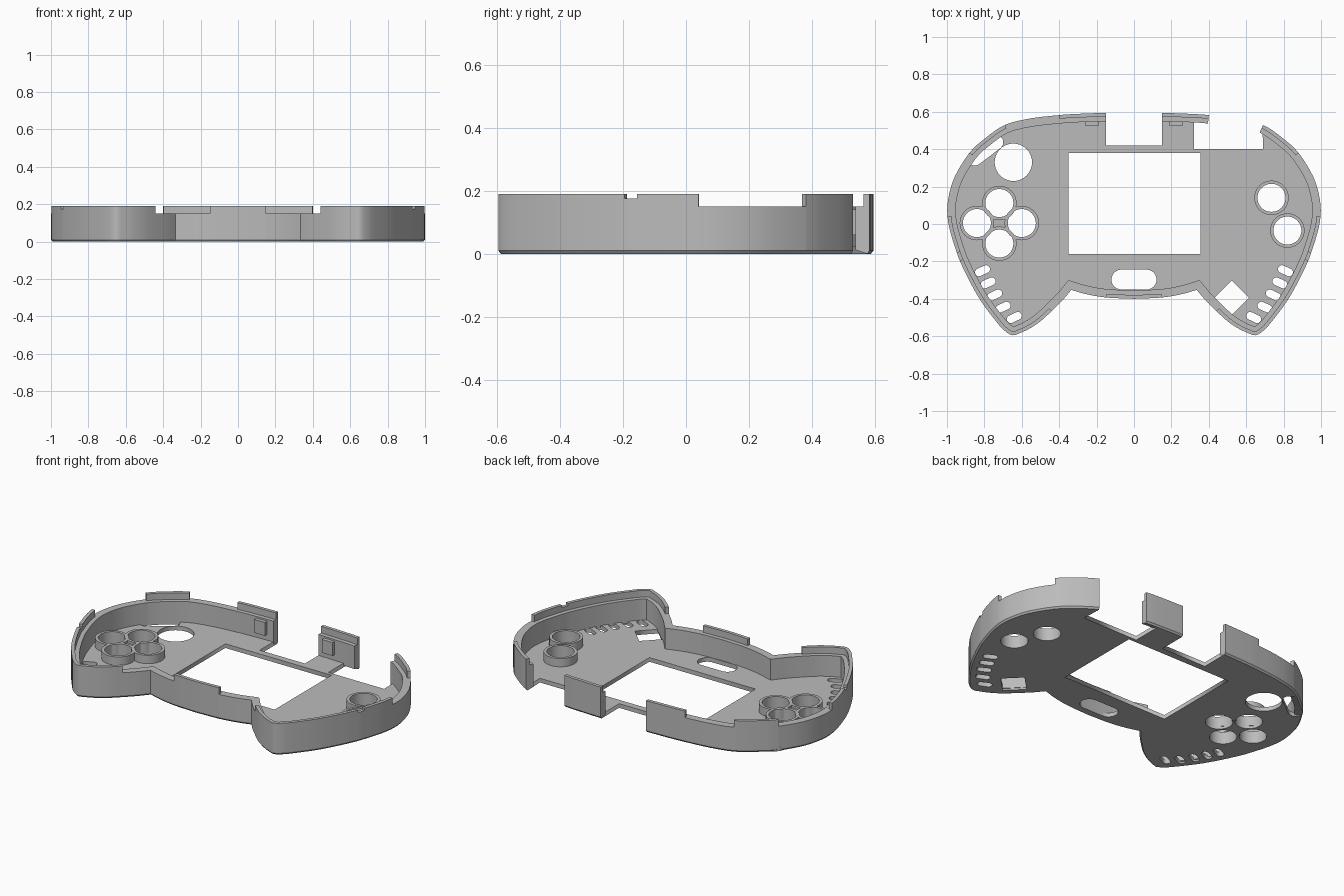
import bpy, bmesh
from math import sin, cos, pi, radians
from mathutils import Vector

if "Cube" in bpy.data.objects:
    bpy.data.objects.remove(bpy.data.objects["Cube"])

grey = bpy.data.materials.new("light_grey_plastic")
grey.use_nodes = True
grey.diffuse_color = (0.5, 0.5, 0.5, 1)
grey.node_tree.nodes["Principled BSDF"].inputs["Base Color"].default_value = (0.5, 0.5, 0.5, 1)

FLOOR, RIM, NOTCH, TOP = 0.025, 0.15, 0.175, 0.19
WALL, LIP, CHAMFER = 0.045, 0.02, 0.008


def smooth_path(pts, steps=3):
    """Smooth open path through the points."""
    p = [Vector(q) for q in pts]
    p = [2 * p[0] - p[1]] + p + [2 * p[-1] - p[-2]]
    out = []
    for a, b, c, d in zip(p, p[1:], p[2:], p[3:]):
        for i in range(steps):
            t = i / steps
            out.append(0.5 * (2 * b + (c - a) * t + (2 * a - 5 * b + 4 * c - d) * t ** 2
                              + (3 * b - a - 3 * c + d) * t ** 3))
    return out + [p[-2]]


def inset(loop, dist):
    """Mitred inward offset of a counter-clockwise loop."""
    out = []
    for i, p in enumerate(loop):
        e1 = (p - loop[i - 1]).normalized()
        e2 = (loop[(i + 1) % len(loop)] - p).normalized()
        n1, n2 = Vector((-e1.y, e1.x)), Vector((-e2.y, e2.x))
        out.append(p + (n1 + n2) * dist / (1 + n1.dot(n2)))
    return out


def stadium(x, y, r, length=0.0, angle=0.0, seg=20):
    """Round hole, or rounded slot when a length is given."""
    a = radians(angle)
    out = []
    for s in (1, -1):
        cx, cy = x + s * cos(a) * length / 2, y + s * sin(a) * length / 2
        start = a - s * pi / 2
        last = seg + 1 if length else seg
        out += [(cx + r * cos(start + pi * i / seg), cy + r * sin(start + pi * i / seg))
                for i in range(last)]
    return out


def box(x0, x1, y0, y1):
    return [(x0, y0), (x1, y0), (x1, y1), (x0, y1)]


def loft(bm, rows, closed=False):
    """Skin rows of 3D points; capped at both ends unless closed into a ring."""
    rows = [[bm.verts.new(p) for p in row] for row in rows]
    n = len(rows[0])
    for a, b in zip(rows, rows[1:] + rows[:1] if closed else rows[1:]):
        for i in range(n):
            j = (i + 1) % n
            bm.faces.new((a[i], a[j], b[j], b[i]))
    if not closed:
        bm.faces.new(rows[0][::-1])
        bm.faces.new(rows[-1])


def add_object(name, mesh):
    mesh.materials.clear()
    mesh.materials.append(grey)
    obj = bpy.data.objects.new(name, mesh)
    bpy.context.collection.objects.link(obj)
    return obj


def finish(name, bm):
    bmesh.ops.recalc_face_normals(bm, faces=bm.faces)
    mesh = bpy.data.meshes.new(name)
    bm.to_mesh(mesh)
    bm.free()
    return add_object(name, mesh)


def block(name, loop, z0, z1):
    bm = bmesh.new()
    loft(bm, [[(x, y, z) for x, y in loop] for z in (z0, z1)])
    finish(name, bm)


def plate(name, loops, thickness):
    """Flat plate from an outer loop followed by its hole loops."""
    curve = bpy.data.curves.new(name, 'CURVE')
    curve.dimensions, curve.fill_mode, curve.extrude = '2D', 'BOTH', thickness / 2
    for loop in loops:
        path = curve.splines.new('POLY')
        path.points.add(len(loop) - 1)
        path.use_cyclic_u = True
        for point, (x, y) in zip(path.points, loop):
            point.co = (x, y, 0, 1)
    helper = bpy.data.objects.new("plate_helper", curve)
    bpy.context.collection.objects.link(helper)
    graph = bpy.context.evaluated_depsgraph_get()
    mesh = bpy.data.meshes.new_from_object(helper.evaluated_get(graph))
    bpy.data.objects.remove(helper)
    add_object(name, mesh).location.z = thickness / 2


# Outline of one half, from the front centre round the grip to the rear centre
front = smooth_path([(0, -0.4), (0.15, -0.393), (0.26, -0.374), (0.335, -0.352)])
side = smooth_path([(0.335, -0.352), (0.38, -0.405), (0.44, -0.465), (0.5, -0.52), (0.56, -0.56),
                    (0.61, -0.583), (0.65, -0.595), (0.69, -0.572), (0.73, -0.53), (0.82, -0.41),
                    (0.89, -0.285), (0.932, -0.195), (0.947, -0.155), (0.98, -0.05), (0.997, 0.04),
                    (0.994, 0.13), (0.96, 0.25), (0.88, 0.38), (0.8, 0.455), (0.69, 0.53),
                    (0.55, 0.565), (0.4, 0.582), (0.32, 0.588), (0.15, 0.594), (0, 0.595)])
half = front[:-1] + side
outline = [Vector((-p.x, p.y)) for p in half[::-1]] + half[1:-1]
rings = {d: inset(outline, d) for d in (0, CHAMFER, LIP, WALL)}


def nearest(x, y):
    return min(range(len(outline)), key=lambda i: (outline[i] - Vector((x, y))).length)


# Outer wall, in stretches that end at the rim, the notch or the full lip height
def wall_stretch(bm, start, end, height):
    profile = [(WALL, FLOOR / 2), (CHAMFER, 0), (0, 0.01)]
    if height > RIM:
        profile += [(0, height), (LIP, height), (LIP, RIM)]
    else:
        profile += [(0, RIM)]
    profile += [(WALL, RIM)]
    loft(bm, [[(rings[d][i].x, rings[d][i].y, z) for d, z in profile]
              for i in range(nearest(*start), nearest(*end) + 1)])


stops = [((0.15, -0.393), RIM), ((0.44, -0.465), TOP), ((0.932, -0.195), NOTCH),
         ((0.947, -0.155), TOP), ((0.997, 0.04), RIM), ((0.88, 0.38), TOP), ((0.69, 0.53), RIM),
         ((0.4, 0.582), TOP), ((0.15, 0.594), TOP)]
bm = bmesh.new()
wall_stretch(bm, (-0.15, -0.393), (0.15, -0.393), TOP)
for (a, height), (b, _) in zip(stops, stops[1:]):
    wall_stretch(bm, (-b[0], b[1]), (-a[0], a[1]), height)
    if a != (0.69, 0.53):  # the left rear stretch is open for a connector
        wall_stretch(bm, a, b, height)
wall = finish("outer_wall", bm)

# Faceplate with rear openings in its edge and all its holes
base = rings[CHAMFER]
edge = (base[nearest(-0.15, 0.594):nearest(0.69, 0.53) + 1] + [(0.69, 0.4), (0.32, 0.4)]
        + base[nearest(0.32, 0.588):nearest(0.15, 0.594) + 1] + [(0.15, 0.42), (-0.15, 0.42)])
buttons = [(-0.72, 0.112), (-0.84, 0.005), (-0.6, 0.005), (-0.72, -0.105),
           (0.735, 0.14), (0.82, -0.035)]
holes = [stadium(x, y, 0.075) for x, y in buttons]
holes += [stadium(-0.645, 0.33, 0.1), stadium(0, -0.297, 0.053, 0.135),
          stadium(-0.795, 0.395, 0.04, 0.14, 37), stadium(0.523, -0.395, 0.092, seg=2),
          box(-0.35, 0.355, -0.16, 0.38)]
for x, y in [(0.81, -0.25), (0.78, -0.315), (0.745, -0.38), (0.7, -0.445), (0.64, -0.5)]:
    holes += [stadium(s * x, y, 0.021, 0.042, -s * 25, 8) for s in (1, -1)]
plate("faceplate", [edge] + holes, FLOOR)

# Raised collars round the button holes
bm = bmesh.new()
for x, y in buttons:
    loft(bm, [[(px, py, z) for px, py in stadium(x, y, r)]
              for r, z in ((0.092, 0.015), (0.092, 0.075), (0.075, 0.075), (0.075, 0.015))],
         closed=True)
collars = finish("button_collars", bm)

# Block between the four collars, and clip lugs on the rear wall
block("centre_block", box(-0.75, -0.69, -0.015, 0.025), 0.015, 0.06)
block("right_clip_lug", box(-0.26, -0.19, 0.525, 0.56), 0.06, 0.14)
block("left_clip_lug", box(0.19, 0.26, 0.525, 0.56), 0.06, 0.14)

# Smooth curved walls, crisp edges
bpy.ops.object.select_all(action='DESELECT')
for obj in (wall, collars):
    obj.select_set(True)
bpy.context.view_layer.objects.active = wall
bpy.ops.object.shade_smooth_by_angle(angle=radians(25))
